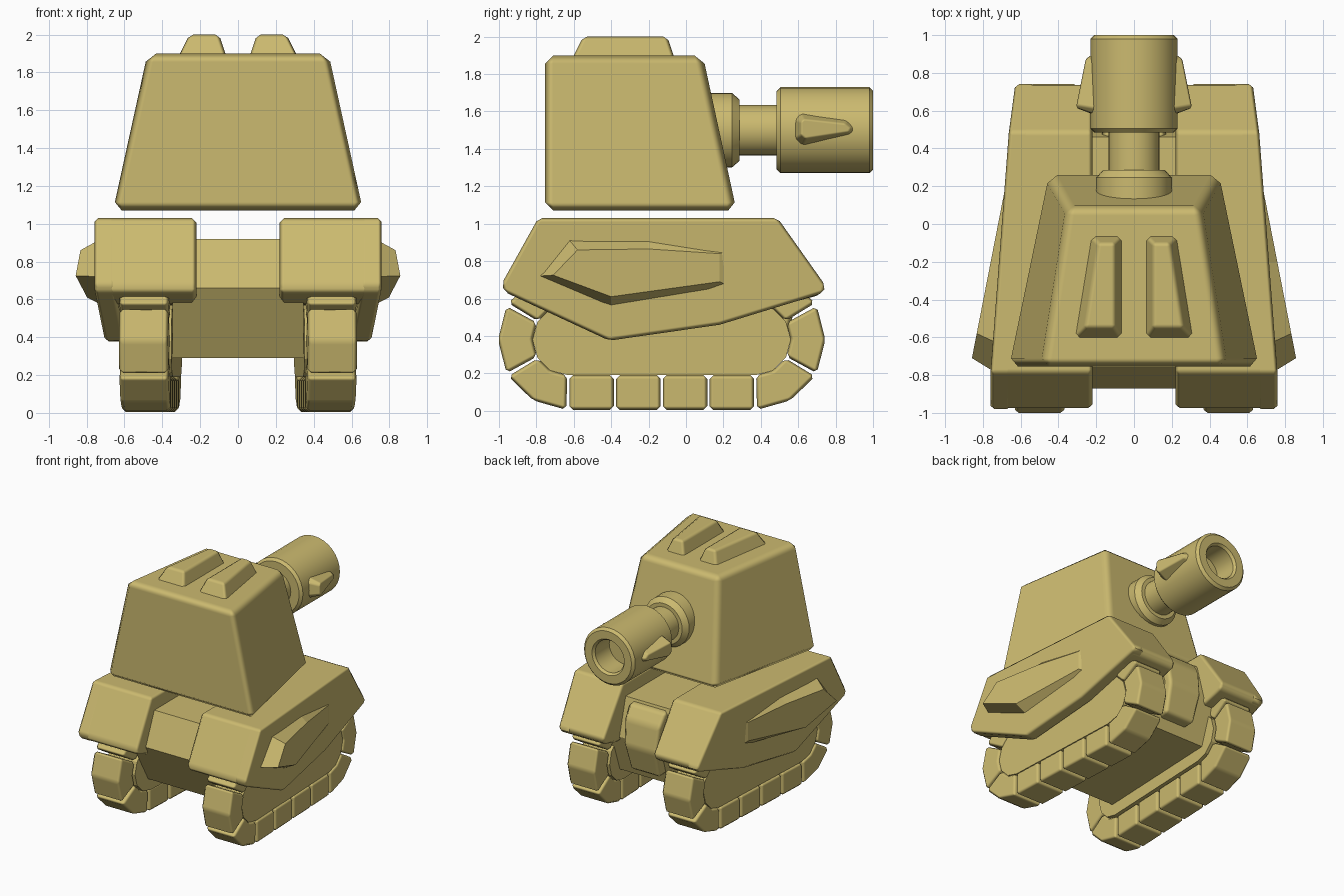
import bpy, bmesh, math
from mathutils import Vector

if "Cube" in bpy.data.objects:
    bpy.data.objects.remove(bpy.data.objects["Cube"])

sand = bpy.data.materials.new("sand_yellow")
sand.diffuse_color = (0.60, 0.49, 0.16, 1)
sand.use_nodes = True
sand.node_tree.nodes["Principled BSDF"].inputs["Base Color"].default_value = sand.diffuse_color


def finish(bm, name, bevel=0.0, mirror=False):
    """Turn a bmesh into an object with optional bevel and x mirror."""
    bmesh.ops.recalc_face_normals(bm, faces=bm.faces)
    me = bpy.data.meshes.new(name)
    bm.to_mesh(me)
    bm.free()
    me.materials.append(sand)
    ob = bpy.data.objects.new(name, me)
    bpy.context.collection.objects.link(ob)
    if bevel:
        me.polygons.foreach_set("use_smooth", [True] * len(me.polygons))
        b = ob.modifiers.new("bevel", 'BEVEL')
        b.width, b.segments = bevel, 1
        b.limit_method, b.angle_limit = 'ANGLE', math.radians(20)
        b.harden_normals = True
    if mirror:
        ob.modifiers.new("mirror", 'MIRROR')
    return ob


def add_loft(bm, ring_a, ring_b):
    """Closed solid between two rings of equal length."""
    a = [bm.verts.new(p) for p in ring_a]
    b = [bm.verts.new(p) for p in ring_b]
    n = len(a)
    bm.faces.new(a)
    bm.faces.new(b[::-1])
    for i in range(n):
        j = (i + 1) % n
        bm.faces.new((a[i], b[i], b[j], a[j]))


def loft(name, ring_a, ring_b, **kw):
    bm = bmesh.new()
    add_loft(bm, ring_a, ring_b)
    return finish(bm, name, **kw)


def prism(name, profile, x_in, x_out, **kw):
    """Side profile (y, z) stretched between two x functions."""
    return loft(name, [(x_in(y, z), y, z) for y, z in profile],
                [(x_out(y, z), y, z) for y, z in profile], **kw)


# turret: tapered box, wider at the bottom and at the -y end
loft("turret",
     [(-0.67, -0.755, 1.07), (0.67, -0.755, 1.07), (0.455, 0.27, 1.07), (-0.455, 0.27, 1.07)],
     [(-0.485, -0.755, 1.9), (0.485, -0.755, 1.9), (0.355, 0.09, 1.9), (-0.355, 0.09, 1.9)],
     bevel=0.045)

# roof hatches
loft("roof_hatch",
     [(0.06, -0.61, 1.88), (0.32, -0.61, 1.88), (0.23, -0.06, 1.88), (0.06, -0.06, 1.88)],
     [(0.10, -0.55, 2.0), (0.26, -0.55, 2.0), (0.19, -0.10, 2.0), (0.10, -0.10, 2.0)],
     bevel=0.02, mirror=True)

# cannon: lathed collar, barrel and muzzle with an open bore
bm = bmesh.new()
prof = [(0, 0), (0.2, 0), (0.2, 0.245), (0.165, 0.285), (0.135, 0.285), (0.135, 0.485),
        (0.21, 0.485), (0.23, 0.505), (0.23, 0.98), (0.21, 1.0), (0.145, 1.0),
        (0.13, 0.98), (0.13, 0.8), (0, 0.8)]
vs = [bm.verts.new((r, y, 1.5)) for r, y in prof]
es = [bm.edges.new(p) for p in zip(vs, vs[1:])]
bmesh.ops.spin(bm, geom=vs + es, cent=(0, 0, 1.5), axis=(0, 1, 0),
               angle=2 * math.pi, steps=32)
bmesh.ops.remove_doubles(bm, verts=bm.verts, dist=1e-4)
cannon = finish(bm, "cannon")
bpy.context.view_layer.objects.active = cannon
cannon.select_set(True)
bpy.ops.object.shade_smooth_by_angle(angle=math.radians(30))

# fins on both sides of the muzzle
fin = [(0.57, 1.45), (0.575, 1.56), (0.61, 1.595), (0.87, 1.565), (0.92, 1.51), (0.90, 1.47), (0.62, 1.41)]
fin_top = [(0.615, 1.475), (0.615, 1.545), (0.63, 1.56), (0.85, 1.535), (0.88, 1.51), (0.87, 1.49), (0.64, 1.455)]
loft("muzzle_fin", [(0.19, y, z) for y, z in fin],
     [(0.31 - 0.2 * (y - 0.6), y, z) for y, z in fin_top], bevel=0.01, mirror=True)

# central hull and rear plate
prism("hull", [(-0.76, 0.92), (-0.87, 0.66), (-0.66, 0.29), (0.42, 0.29), (0.54, 0.62), (0.46, 0.92)],
      lambda y, z: -0.345, lambda y, z: 0.345)
prism("rear_plate", [(0.40, 0.90), (0.50, 0.90), (0.57, 0.80), (0.60, 0.60), (0.53, 0.37), (0.40, 0.37)],
      lambda y, z: -0.17 + 0.06 * (0.9 - z), lambda y, z: 0.17 - 0.06 * (0.9 - z), bevel=0.03)


# fenders over the tracks, narrowing toward the rear
def skirt_x(y, z):
    return 0.775 - 0.076 * (y + 0.98) - 0.04 * (1.03 - z)


prism("fender", [(-0.98, 0.68), (-0.79, 1.03), (0.49, 1.03), (0.745, 0.67), (0.72, 0.62),
                 (0.55, 0.575), (-0.80, 0.575), (-0.97, 0.635)],
      lambda y, z: 0.22, lambda y, z: skirt_x(y, z) - 0.015, bevel=0.045, mirror=True)

# hanging side skirts
prism("side_skirt", [(-0.985, 0.68), (-0.79, 1.03), (0.49, 1.03), (0.745, 0.67), (0.735, 0.63),
                     (0.18, 0.46), (-0.41, 0.375), (-0.97, 0.635)],
      lambda y, z: skirt_x(y, z) - 0.11, skirt_x, bevel=0.04, mirror=True)

# wedge armour on each skirt, flush at its rear end
base = [(-0.79, 0.72), (-0.63, 0.92), (-0.20, 0.92), (0.24, 0.865), (0.24, 0.66), (-0.40, 0.555)]
face = [(-0.71, 0.725), (-0.58, 0.86), (-0.20, 0.865), (0.18, 0.84), (0.18, 0.69), (-0.40, 0.61)]
loft("wedge_armour", [(skirt_x(y, z) - 0.02, y, z) for y, z in base],
     [(0.86 - 0.195 * (y + 0.72), y, z) for y, z in face], mirror=True)

# track: shoes laid around a stadium-shaped loop
R_OUT, R_IN, CZ, Y0, Y1 = 0.375, 0.19, 0.38, -0.63, 0.37


def track_x(x, y):
    return x - 0.042 * (y + 1)


def add_slab(bm, pts, x0, x1):
    add_loft(bm, [(track_x(x0, y), y, z) for y, z in pts],
             [(track_x(x1, y), y, z) for y, z in pts])


bm = bmesh.new()
step, g = (Y1 - Y0) / 4, 0.006
for side in (-1, 1):
    for i in range(4):
        a, b = Y0 + i * step + g, Y0 + (i + 1) * step - g
        add_slab(bm, [(a, CZ + side * R_OUT), (b, CZ + side * R_OUT),
                      (b, CZ + side * R_IN), (a, CZ + side * R_IN)], 0.37, 0.63)
    cy = Y1 if side > 0 else Y0
    for k in (-60, 0, 60):
        t = [math.radians(k + d) for d in (-28.5, 0, 28.5)]
        pts = [(cy + side * R_OUT * math.cos(a), CZ + R_OUT * math.sin(a)) for a in t]
        pts += [(cy + side * R_IN * math.cos(a), CZ + R_IN * math.sin(a)) for a in t[::-1]]
        add_slab(bm, pts, 0.37, 0.63)
finish(bm, "track_shoes", bevel=0.02, mirror=True)

# wheel housing filling the track loop
ring = []
for cy, s in ((Y1, -90), (Y0, 90)):
    for k in range(7):
        a = math.radians(s + 30 * k)
        ring.append((cy + 0.19 * math.cos(a), CZ + 0.19 * math.sin(a)))
bm = bmesh.new()
add_slab(bm, ring, 0.36, 0.615)
finish(bm, "wheel_housing", mirror=True)
